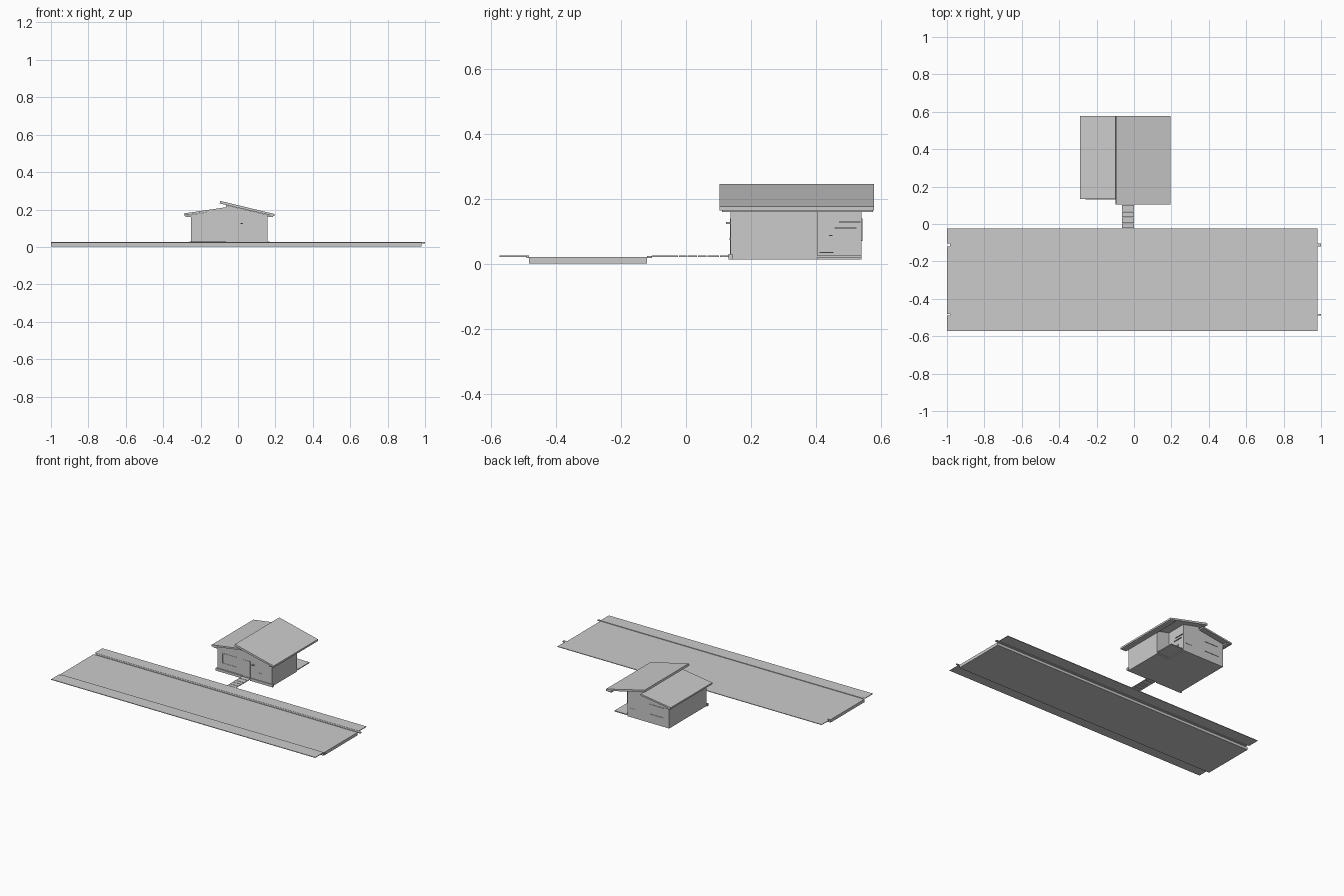
import bpy, bmesh


def box(name, x0, x1, y0, y1, z0, z1):
    """Axis-aligned box given by its limits."""
    return prism(name, [(x0, z0), (x1, z0), (x1, z1), (x0, z1)], y0, y1)


def prism(name, profile, y0, y1):
    """Extrude an x-z profile along y."""
    bm = bmesh.new()
    face = bm.faces.new([bm.verts.new((x, y0, z)) for x, z in profile])
    ext = bmesh.ops.extrude_face_region(bm, geom=[face])
    moved = [g for g in ext["geom"] if isinstance(g, bmesh.types.BMVert)]
    bmesh.ops.translate(bm, verts=moved, vec=(0, y1 - y0, 0))
    bmesh.ops.recalc_face_normals(bm, faces=bm.faces)
    mesh = bpy.data.meshes.new(name)
    bm.to_mesh(mesh)
    bm.free()
    obj = bpy.data.objects.new(name, mesh)
    bpy.context.collection.objects.link(obj)
    return obj


def frame(name, x0, x1, z0, z1, y0, y1, t=0.004):
    """Rectangular trim on a wall facing front or back."""
    box(name + "_left", x0, x0 + t, y0, y1, z0, z1)
    box(name + "_right", x1 - t, x1, y0, y1, z0, z1)
    box(name + "_top", x0 + t, x1 - t, y0, y1, z1 - t, z1)
    box(name + "_bottom", x0 + t, x1 - t, y0, y1, z0, z0 + t)


# Street: road slab, two thin sidewalks and two kerbs
box("road", -1.0, 0.98, -0.482, -0.12, 0.001, 0.021)
for side, y0, y1 in (("near", -0.573, -0.49), ("far", -0.105, -0.024)):
    box(side + "_sidewalk", -1.0, 0.98, y0, y1, 0.021, 0.025)
box("near_kerb", -0.985, 1.0, -0.49, -0.482, 0.018, 0.025)
box("far_kerb", -0.985, 1.0, -0.12, -0.105, 0.018, 0.024)

# Path of pavers from the sidewalk to the door
edges = [-0.024, 0.003, 0.035, 0.064, 0.103, 0.135]
for i, (a, b) in enumerate(zip(edges, edges[1:])):
    box(f"paver_{i + 1}", -0.064, 0.0, a + 0.002, b - 0.001, 0.021, 0.025)

# House walls: left wing, right wing and the narrower rear of the right wing
base = 0.013
FRONT, STEP, BACK = 0.137, 0.405, 0.54


def right_roof(x):
    return 0.231 - 0.232 * (x + 0.098)


prism("left_wing", [(-0.252, base), (-0.064, base), (-0.064, 0.202), (-0.252, 0.172)],
      FRONT + 0.003, BACK)
for name, x1, y0, y1 in (("right_wing", 0.158, FRONT, STEP), ("rear_wing", 0.062, STEP, BACK)):
    prism(name, [(-0.064, base), (x1, base), (x1, right_roof(x1)), (-0.064, right_roof(-0.064))], y0, y1)

# Plinth at the foot of the front wall and patio in the rear recess
box("front_plinth_left", -0.26, -0.064, 0.131, 0.143, base, 0.03)
box("front_plinth_right", 0.0, 0.168, 0.131, 0.143, base, 0.03)
box("patio", 0.062, 0.158, STEP, BACK, 0.019, 0.025)

# Roof slabs
prism("left_roof", [(-0.29, 0.168), (-0.064, 0.201), (-0.064, 0.212), (-0.29, 0.179)], 0.133, 0.578)
prism("right_roof", [(-0.098, 0.232), (0.195, 0.164), (0.195, 0.176), (-0.095, 0.246)], 0.103, 0.578)

# Eave soffits
box("left_soffit", -0.28, -0.25, 0.137, 0.575, 0.161, 0.169)
box("right_soffit", 0.157, 0.187, 0.11, 0.575, 0.160, 0.168)

# Front window, door and lamp
frame("front_window", -0.215, -0.105, 0.07, 0.14, 0.138, 0.142)
frame("front_door", -0.058, -0.004, 0.025, 0.14, 0.135, 0.139)
box("door_lamp", 0.014, 0.026, 0.123, 0.138, 0.122, 0.128)
box("wall_plate", 0.06, 0.082, 0.134, 0.138, 0.074, 0.08)

# Rear window
frame("rear_window", -0.215, -0.105, 0.07, 0.14, 0.538, 0.543)
box("rear_vent", 0.0, 0.04, 0.539, 0.542, 0.07, 0.074)

# Patio door trim and ledges on the recess wall
box("patio_door_left", 0.06, 0.066, 0.463, 0.467, 0.025, 0.075)
box("patio_door_right", 0.06, 0.066, 0.49, 0.494, 0.025, 0.075)
box("patio_door_top", 0.06, 0.066, 0.463, 0.494, 0.071, 0.075)
for i, (y0, y1, z) in enumerate(((0.47, 0.537, 0.127), (0.457, 0.524, 0.108), (0.44, 0.45, 0.086), (0.41, 0.453, 0.033))):
    box(f"wall_ledge_{i + 1}", 0.06, 0.068, y0, y1, z, z + 0.003)
